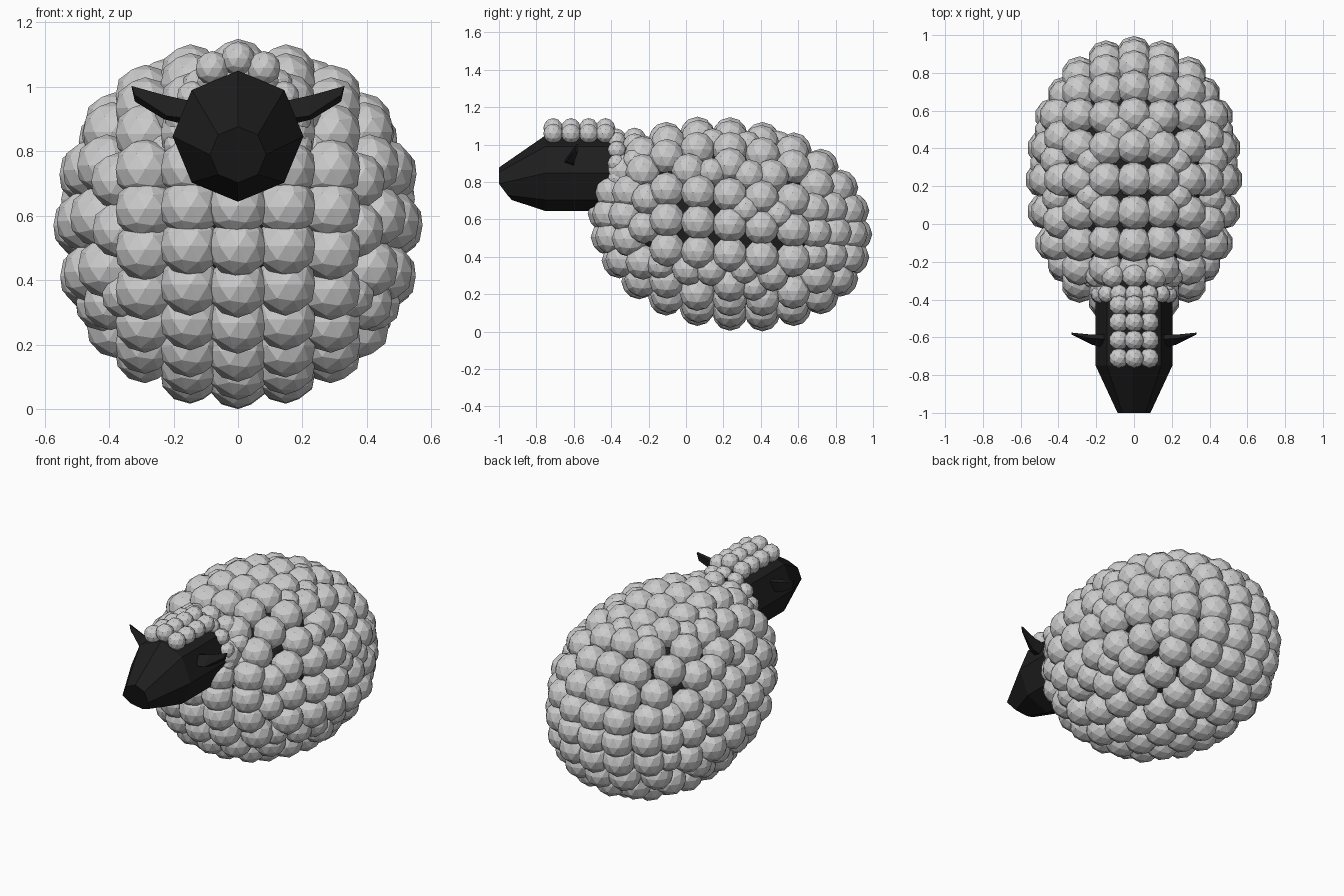
import bpy, bmesh, math
from mathutils import Vector, Matrix

if "Cube" in bpy.data.objects:
    bpy.data.objects.remove(bpy.data.objects["Cube"])


def material(name, rgb):
    m = bpy.data.materials.new(name)
    m.diffuse_color = (*rgb, 1)
    m.use_nodes = True
    m.node_tree.nodes["Principled BSDF"].inputs["Base Color"].default_value = m.diffuse_color
    return m


WOOL = material("wool_grey", (0.6, 0.6, 0.6))
DARK = material("dark_skin", (0.013, 0.013, 0.013))


def finish(bm, name, mat):
    bmesh.ops.recalc_face_normals(bm, faces=bm.faces)
    me = bpy.data.meshes.new(name)
    bm.to_mesh(me)
    bm.free()
    me.materials.append(mat)
    ob = bpy.data.objects.new(name, me)
    bpy.context.collection.objects.link(ob)
    return ob


def loft(bm, rings):
    """Skin equal-length rings of points and cap both ends."""
    vs = [[bm.verts.new(p) for p in r] for r in rings]
    n = len(vs[0])
    for a, b in zip(vs, vs[1:]):
        for i in range(n):
            bm.faces.new((a[i], a[(i + 1) % n], b[(i + 1) % n], b[i]))
    bm.faces.new(vs[0])
    bm.faces.new(vs[-1])


def balls(name, items):
    bm = bmesh.new()
    for p, r in items:
        bmesh.ops.create_icosphere(bm, subdivisions=2, radius=r,
                                   matrix=Matrix.Translation(p))
    return finish(bm, name, WOOL)


# Shell on which the wool balls sit: a slightly boxy, sheared ellipsoid
A, B, C, P = 0.481, 0.665, 0.475, 2.2
CY, CZ = 0.235, 0.575


def place(u):
    """Map a direction in unit space to the shell."""
    k = sum(abs(c) ** P for c in u) ** (-1 / P)
    x, y, z = (c * k for c in u)
    return Vector((x * A, CY + y * B, CZ + z * C - 0.055 * y))


placed = []


def add(p, gap, r=0.096):
    if all((p - q).length > gap for q, _ in placed):
        placed.append((p, r))


# Lengthwise rows of wool over the back, belly and both ends
for x0, n in ((0, 24), (0.148, 24), (0.288, 20)):
    t = x0 / A
    s = (1 - t ** P) ** (1 / P)
    for k in range(n):
        a = 2 * math.pi * k / n
        u, w = math.cos(a), math.sin(a)
        f = s * (abs(u) ** P + abs(w) ** P) ** (-1 / P)
        for sx in ((1, -1) if x0 else (1,)):
            add(place((sx * t, u * f, w * f)), 0.1)

# Regular grid of wool on the flanks
for j in (0, 1, -1, 2, -2):
    for i in range(-3, 4):
        v, w = i * 0.168 / B, (j * 0.158 - 0.004) / C
        rest = 1 - abs(v) ** P - abs(w) ** P
        if rest > 0.22:
            for sx in (1, -1):
                add(place((sx * rest ** (1 / P), v, w)), 0.11)

# Fill what is still bare
for gap, r in ((0.14, 0.094), (0.12, 0.088), (0.105, 0.078)):
    for k in range(3000):
        z = 1 - 2 * (k + 0.5) / 3000
        a = k * 2.399963
        q = math.sqrt(1 - z * z)
        d = (q * math.cos(a), q * math.sin(a), z)
        if d[0] > 0.1:
            for sx in (1, -1):
                add(place((sx * d[0], d[1], d[2])), gap, r)
balls("body_wool", placed)

# Dark body under the wool
bm = bmesh.new()
bmesh.ops.create_uvsphere(bm, u_segments=20, v_segments=12, radius=1)
mid = Vector((0, CY, CZ))
for v in bm.verts:
    v.co = mid + (place(v.co.normalized()) - mid) * 0.96
finish(bm, "body_core", DARK)

# Collar of small wool balls behind the head
collar = []
for y, cz, rad, n, r, span in ((-0.37, 0.85, 0.185, 11, 0.05, 125),
                               (-0.275, 0.80, 0.225, 9, 0.065, 120)):
    for k in range(n):
        a = math.radians(-span + 2 * span * k / (n - 1))
        collar.append((Vector((rad * math.sin(a), y, cz + rad * math.cos(a))), r))
balls("neck_wool", collar)

# Wool on the crown
balls("crown_wool", [(Vector((x, y, 1.088 - 0.37 * abs(x))), 0.053)
                     for y in (-0.71, -0.615, -0.52, -0.43)
                     for x in (-0.08, 0, 0.08)])


# Eight-sided head, tapering to a muzzle with a sloping chin
def octagon(r, z):
    return [(r * math.sin(k * math.pi / 4), z + r * math.cos(k * math.pi / 4))
            for k in range(8)]


head = octagon(0.203, 0.847)
muzzle = [(x, -1 + 0.9 * max(0, 0.78 - z), z) for x, z in octagon(0.087, 0.79)]
bm = bmesh.new()
loft(bm, [[(x, y, z) for x, z in head] for y in (-0.28, -0.75)] + [muzzle])
finish(bm, "head", DARK)

# Pointed ears
bm = bmesh.new()
for s in (1, -1):
    loft(bm, [
        [(s * 0.14, -0.66, 0.90), (s * 0.14, -0.61, 0.955),
         (s * 0.14, -0.585, 0.95), (s * 0.17, -0.60, 0.885)],
        [(s * 0.22, -0.64, 0.91), (s * 0.23, -0.605, 0.975),
         (s * 0.23, -0.585, 0.965), (s * 0.23, -0.60, 0.90)],
        [(s * 0.32, -0.59, 0.975), (s * 0.33, -0.585, 1.003),
         (s * 0.33, -0.575, 1.0), (s * 0.32, -0.58, 0.955)]])
finish(bm, "ears", DARK)
